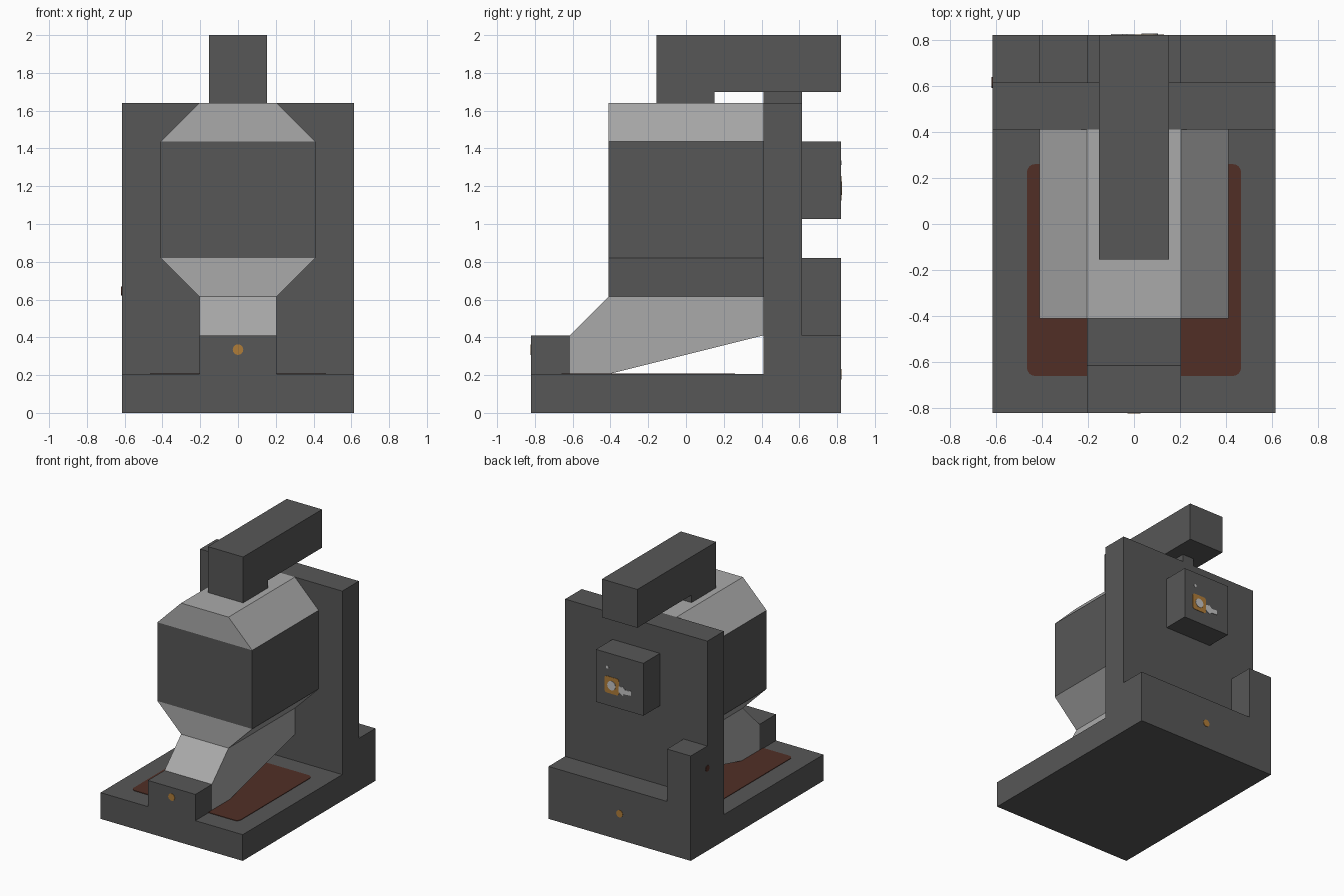
import bpy, bmesh, math
from mathutils import Vector

if "Cube" in bpy.data.objects:
    bpy.data.objects.remove(bpy.data.objects["Cube"])


def material(name, rgb):
    m = bpy.data.materials.new(name)
    m.diffuse_color = (*rgb, 1)
    m.use_nodes = True
    m.node_tree.nodes["Principled BSDF"].inputs["Base Color"].default_value = m.diffuse_color
    return m


DARK = material("dark grey", (0.095, 0.095, 0.095))
LIGHT = material("light grey", (0.40, 0.40, 0.40))
RUST = material("rust red", (0.083, 0.028, 0.019))
ORANGE = material("orange", (0.43, 0.20, 0.04))
PALE = material("pale grey", (0.55, 0.55, 0.55))


def prism(name, mat, axis, profile, lo, hi):
    """Extrude a 2D profile along an axis; profile uses the other two axes in order."""
    def point(p, d):
        c = list(p)
        c.insert("xyz".index(axis), d)
        return Vector(c)
    bm = bmesh.new()
    a = [bm.verts.new(point(p, lo)) for p in profile]
    b = [bm.verts.new(point(p, hi)) for p in profile]
    n = len(profile)
    bm.faces.new(a)
    bm.faces.new(b[::-1])
    for i in range(n):
        j = (i + 1) % n
        bm.faces.new((a[j], a[i], b[i], b[j]))
    bmesh.ops.recalc_face_normals(bm, faces=bm.faces[:])
    mesh = bpy.data.meshes.new(name)
    bm.to_mesh(mesh)
    bm.free()
    mesh.materials.append(mat)
    ob = bpy.data.objects.new(name, mesh)
    bpy.context.collection.objects.link(ob)
    return ob


def box(name, mat, x0, x1, y0, y1, z0, z1):
    return prism(name, mat, "z", [(x0, y0), (x1, y0), (x1, y1), (x0, y1)], z0, z1)


def disc(u, v, r, n=16):
    return [(u + r * math.cos(2 * math.pi * i / n), v + r * math.sin(2 * math.pi * i / n))
            for i in range(n)]


def rounded(u0, u1, v0, v1, r, n=4):
    pts = []
    for k, (u, v) in enumerate([(u1 - r, v1 - r), (u0 + r, v1 - r), (u0 + r, v0 + r), (u1 - r, v0 + r)]):
        for i in range(n + 1):
            t = (k + i / n) * math.pi / 2
            pts.append((u + r * math.cos(t), v + r * math.sin(t)))
    return pts


U = 2 / 9.75  # building module
W, D = 3 * U, 4 * U

# Base and frame
box("base_slab", DARK, -W, W, -D, D, 0, U)
box("front_block", DARK, -U, U, -D, -W, U, 2 * U)
box("back_ledge", DARK, -W, W, W, D, U, 2 * U)
box("back_wall", DARK, -W, W, 2 * U, W, U, 8 * U)
box("corner_post", DARK, -W, -2 * U, W, D, 2 * U, 4 * U)
box("control_box", DARK, -U, U, W, D, 5 * U, 7 * U)

# Hopper: sloped cap, square body, sloped funnel and spout
prism("hopper_cap", LIGHT, "y", [(-2 * U, 7 * U), (2 * U, 7 * U), (U, 8 * U), (-U, 8 * U)], -2 * U, 2 * U)
box("hopper_body", DARK, -2 * U, 2 * U, -2 * U, 2 * U, 4 * U, 7 * U)
prism("hopper_funnel", LIGHT, "y", [(-U, W), (U, W), (2 * U, 4 * U), (-2 * U, 4 * U)], -2 * U, 2 * U)
prism("spout", LIGHT, "x", [(-2 * U, W), (2 * U, W), (2 * U, 2 * U), (-2 * U, U), (-W, U), (-W, 2 * U)], -U, U)

# Top arm reaching over the hopper, with its small support
prism("top_arm", DARK, "x", [(-0.155, 8 * U), (0.15, 8 * U), (0.15, 1.70), (D, 1.70), (D, 2), (-0.155, 2)],
      -0.153, 0.153)
box("arm_support", DARK, -0.05, 0.05, 2 * U, W, 8 * U, 1.70)

# Painted floor patch
prism("floor_patch", RUST, "z", rounded(-0.465, 0.465, -0.66, 0.26, 0.035), U, U + 0.004)

# Dots on front, back and left side
prism("front_dot", ORANGE, "y", disc(0, 0.335, 0.028), -D - 0.003, -D)
prism("back_dot", ORANGE, "y", disc(0, U, 0.028), D, D + 0.003)
prism("side_dot", RUST, "x", disc(W, 0.645, 0.024), -W - 0.003, -W)

# Control box switch
prism("switch_plate", ORANGE, "y", rounded(0.005, 0.13, 1.125, 1.255, 0.02), D, D + 0.003)
prism("switch_knob", PALE, "y", disc(0.068, 1.19, 0.036), D, D + 0.006)
prism("switch_lever", PALE, "y", [(0.005, 1.155), (0.005, 1.20), (-0.03, 1.205), (-0.05, 1.185), (-0.10, 1.19),
                                  (-0.10, 1.155), (-0.04, 1.15), (-0.03, 1.135)], D, D + 0.004)
prism("indicator_light", PALE, "y", disc(0.105, 1.325, 0.012, 10), D, D + 0.003)
